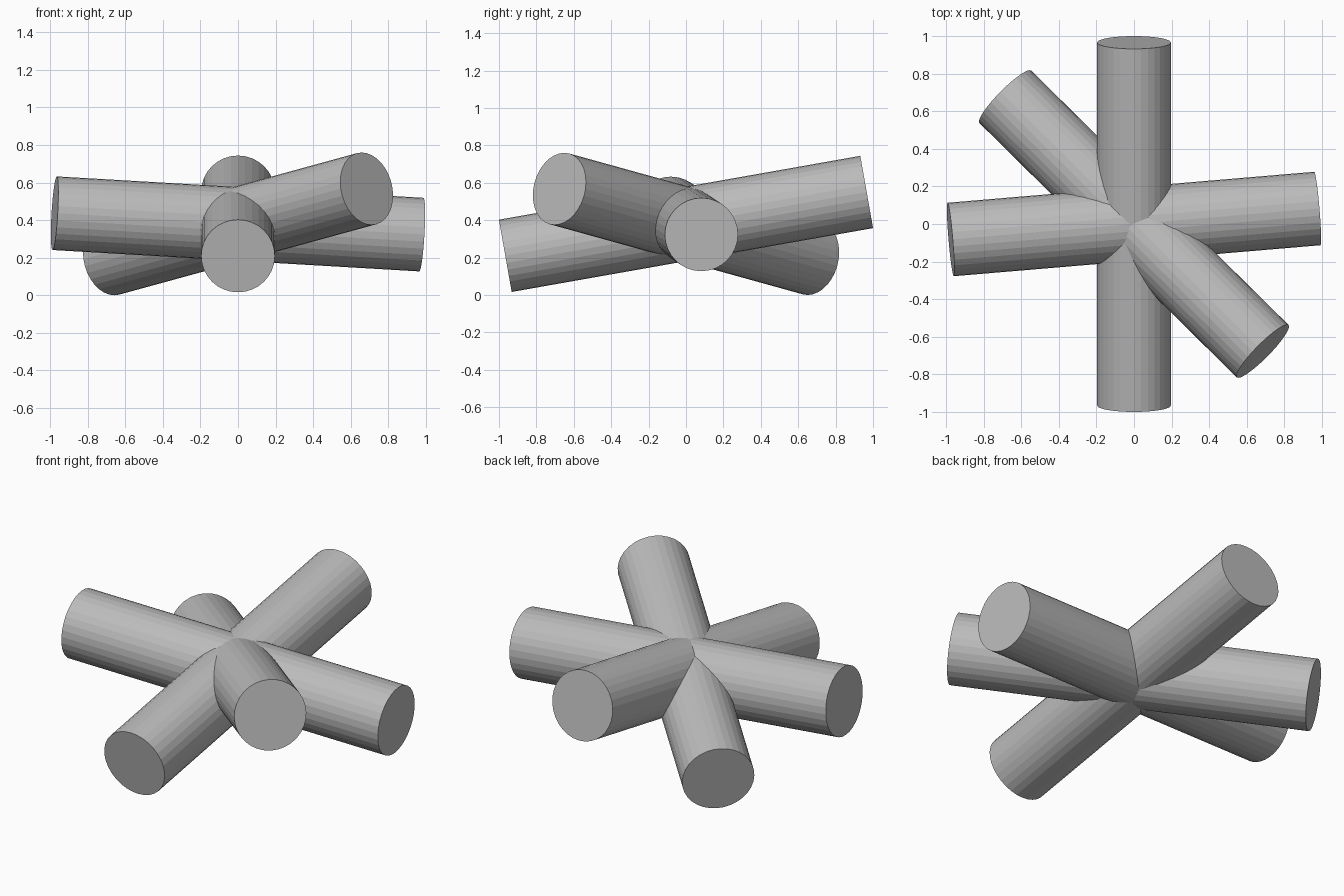
import bpy
from mathutils import Vector

cube = bpy.data.objects.get("Cube")
if cube:
    bpy.data.objects.remove(cube, do_unlink=True)

HALF = 0.981
RADIUS = HALF / 5
CENTRE = Vector((0, 0, 0.38))

grey = bpy.data.materials.new("plain_grey")
grey.use_nodes = True
colour = (0.5, 0.5, 0.5, 1)
grey.diffuse_color = colour
grey.node_tree.nodes["Principled BSDF"].inputs["Base Color"].default_value = colour


def bar(name, axis):
    """Flat-faced cylinder through the common centre along an axis."""
    bpy.ops.mesh.primitive_cylinder_add(vertices=32, radius=RADIUS, depth=2 * HALF, location=CENTRE)
    obj = bpy.context.object
    obj.name = name
    obj.rotation_mode = 'QUATERNION'
    obj.rotation_quaternion = Vector(axis).to_track_quat('Z', 'Y')
    obj.data.materials.append(grey)


# Three tilted bars crossing at one point
bar("lengthwise_bar", (0, 0.985, 0.174))
bar("crosswise_bar", (0.995, 0.084, -0.058))
bar("diagonal_bar", (0.698, -0.69, 0.191))
